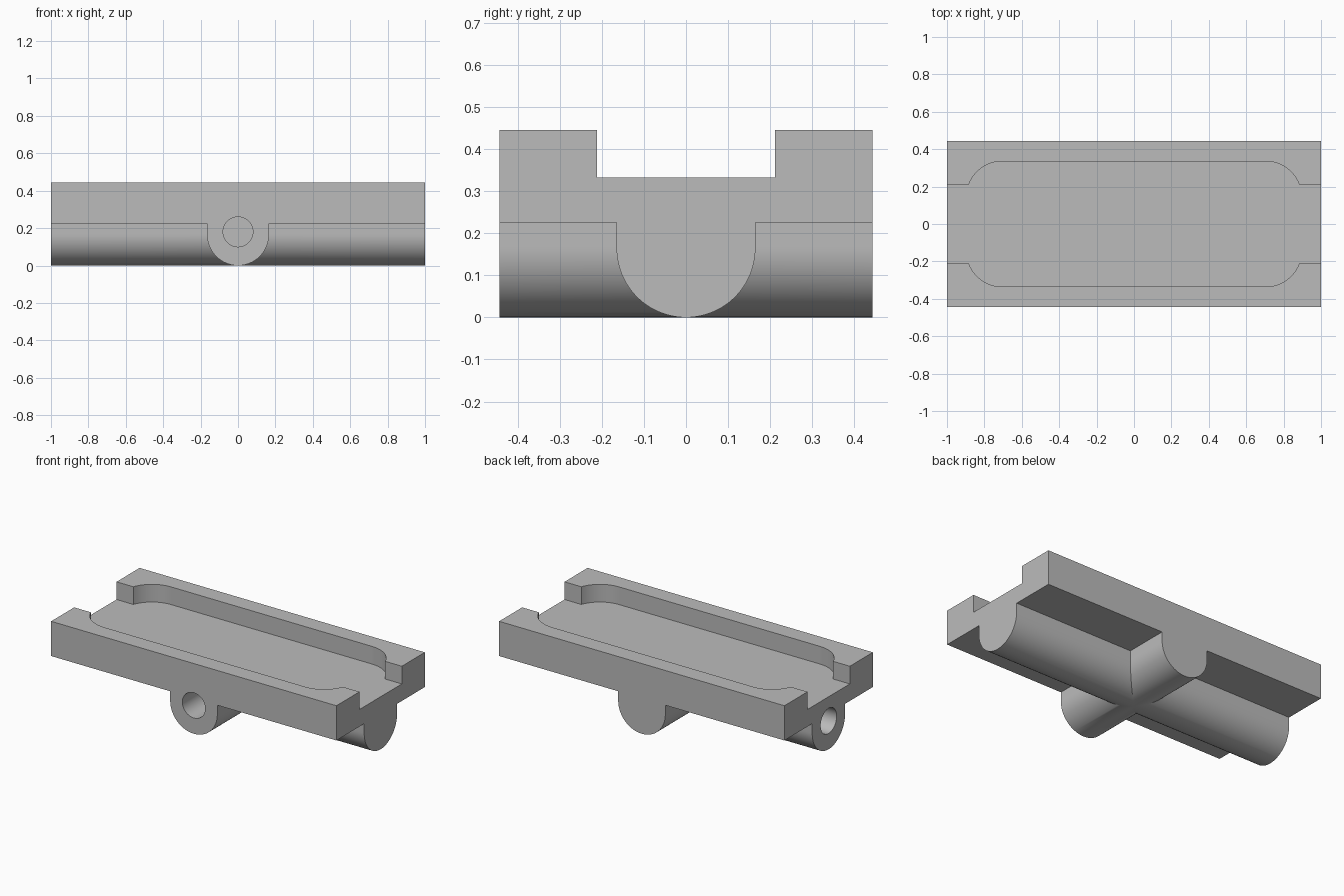
import bpy, bmesh, math
from mathutils import Matrix, Vector

if "Cube" in bpy.data.objects:
    bpy.data.objects.remove(bpy.data.objects["Cube"])

HALF_W = 0.443     # half width in y
TOP, FLOOR, UNDER = 0.445, 0.333, 0.225
BOSS_R = 0.165
CHANNEL = 0.212    # half width of the open channel

grey = bpy.data.materials.new("grey")
grey.use_nodes = True
colour = (0.5, 0.5, 0.5, 1)
grey.diffuse_color = colour
grey.node_tree.nodes["Principled BSDF"].inputs["Base Color"].default_value = colour


def arc(cx, cy, r, start, end, steps):
    """Points along a circular arc, angles in degrees."""
    angles = [math.radians(start + (end - start) * i / steps) for i in range(steps + 1)]
    return [(cx + r * math.cos(a), cy + r * math.sin(a)) for a in angles]


def prism(name, points, place, start, end):
    """Extrude a 2D outline from start to end; place maps (u, v, depth) to space."""
    bm = bmesh.new()
    face = bm.faces.new([bm.verts.new(place(u, v, start)) for u, v in points])
    push = Vector(place(0, 0, end)) - Vector(place(0, 0, start))
    extruded = bmesh.ops.extrude_face_region(bm, geom=[face], use_keep_orig=True)
    moved = [g for g in extruded["geom"] if isinstance(g, bmesh.types.BMVert)]
    bmesh.ops.translate(bm, verts=moved, vec=push)
    bmesh.ops.recalc_face_normals(bm, faces=bm.faces)
    mesh = bpy.data.meshes.new(name)
    bm.to_mesh(mesh)
    bm.free()
    mesh.materials.append(grey)
    obj = bpy.data.objects.new(name, mesh)
    bpy.context.collection.objects.link(obj)
    return obj


def combine(target, tool, operation):
    """Apply a boolean and discard the tool."""
    mod = target.modifiers.new(operation.lower(), "BOOLEAN")
    mod.operation, mod.object, mod.solver = operation, tool, "EXACT"
    bpy.context.view_layer.objects.active = target
    bpy.ops.object.modifier_apply(modifier=mod.name)
    bpy.data.objects.remove(tool)


def along_x(u, v, d): return (d, u, v)
def along_y(u, v, d): return (u, d, v)
def along_z(u, v, d): return (u, v, d)


# Plate with its channel and the lengthwise rounded rib, as one section
rib = arc(0, BOSS_R, BOSS_R, 180, 360, 48)
section = [(-CHANNEL, FLOOR), (-CHANNEL, TOP), (-HALF_W, TOP), (-HALF_W, UNDER), (-BOSS_R, UNDER)]
section += rib + [(-u, v) for u, v in reversed(section)]
body = prism("slide_plate", section, along_x, -1, 1)

# Crosswise rounded rib, sunk into the plate
cross = rib + [(BOSS_R, 0.28), (-BOSS_R, 0.28)]
combine(body, prism("cross_rib", cross, along_y, -HALF_W, HALF_W), "UNION")

# Wider pocket with rounded shoulders
quarter = arc(0.705, 0.145, 0.19, math.degrees(math.asin(0.067 / 0.19)), 90, 16)
side = quarter + [(-x, y) for x, y in reversed(quarter)]
pocket = side + [(-x, -y) for x, y in side]
combine(body, prism("pocket", pocket, along_z, FLOOR, TOP + 0.1), "DIFFERENCE")

# Blind round holes in the front and right-hand rib ends
hole = arc(0, 0.18, 0.08, 0, 352.5, 47)
combine(body, prism("front_hole", hole, along_y, -HALF_W - 0.1, -HALF_W + 0.3), "DIFFERENCE")
combine(body, prism("end_hole", hole, along_x, -1.1, -0.7), "DIFFERENCE")

# Smooth the curved walls, keep edges sharp
bpy.ops.object.select_all(action="DESELECT")
body.select_set(True)
bpy.context.view_layer.objects.active = body
bpy.ops.object.shade_smooth_by_angle(angle=math.radians(25))
